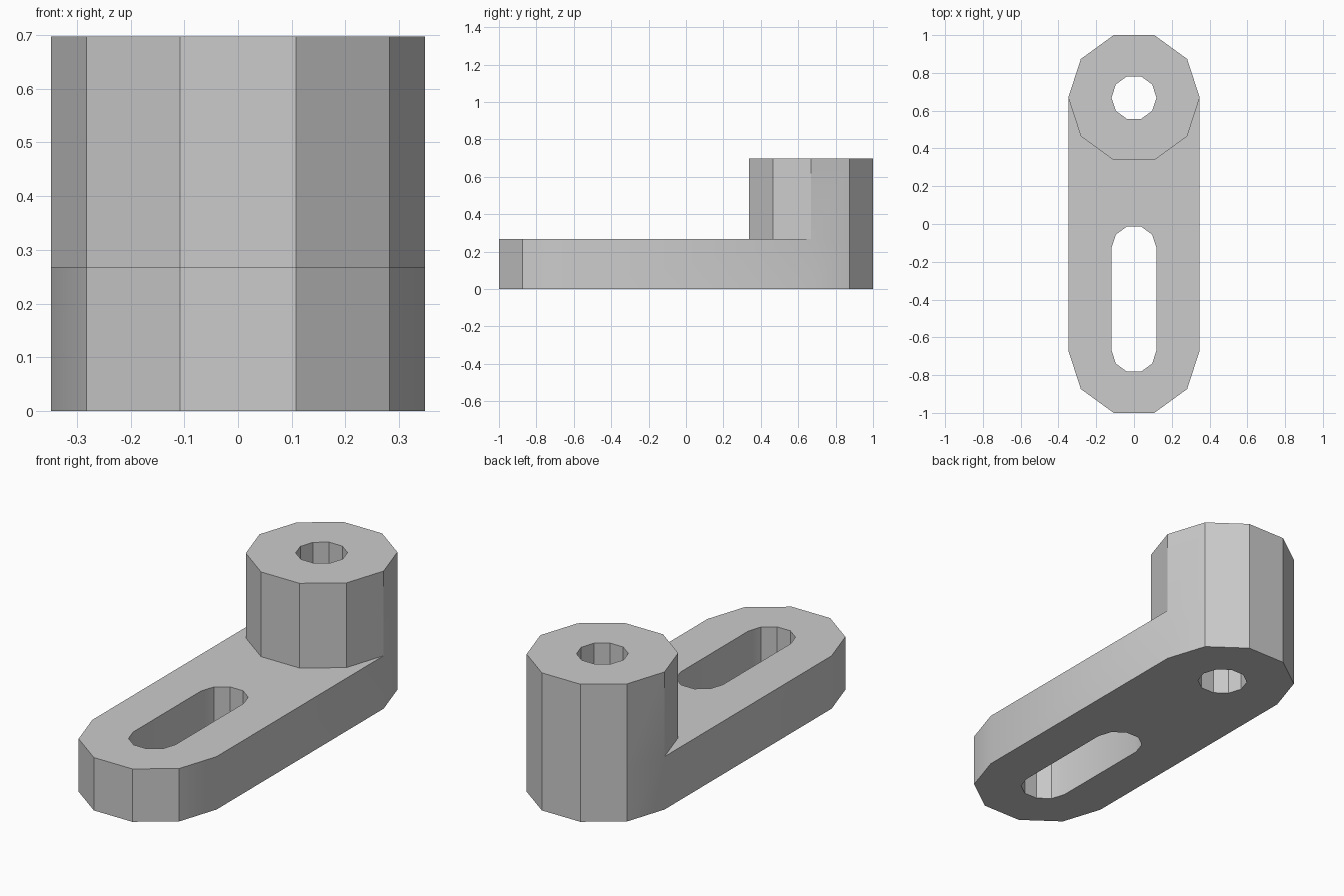
import bpy
import bmesh
import math
from mathutils import Vector

cube = bpy.data.objects.get("Cube")
if cube:
    bpy.data.objects.remove(cube, do_unlink=True)

# Main sizes
SIDES = 10
RADIUS = 0.348        # boss and rounded ends of the arm
HOLE = 0.119          # bore radius and half width of the slot
END_Y = 0.669         # centre of the boss; the arm mirrors it at the front
SLOT_BACK = -0.126    # centre of the slot's rear end
ARM_TOP = 0.268
BOSS_TOP = 0.697

metal = bpy.data.materials.new("light_grey")
metal.use_nodes = True
grey = (0.6, 0.6, 0.6, 1.0)
metal.diffuse_color = grey
metal.node_tree.nodes["Principled BSDF"].inputs["Base Color"].default_value = grey


def half_arc(radius, y, sign):
    """Faceted half circle: from +x to -x over the back (1) or front (-1)."""
    step = math.tau / SIDES
    return [(radius * math.cos(i * step), y + sign * radius * math.sin(i * step))
            for i in range(SIDES // 2 + 1)]


def edges_of(points):
    return list(zip(points, points[1:]))


def loop_of(points):
    return list(zip(points, points[1:] + points[:1]))


bm = bmesh.new()


def wall(segments, low, high):
    """Vertical faces under a chain of plan segments."""
    for a, b in segments:
        corners = [(*a, low), (*b, low), (*b, high), (*a, high)]
        bm.faces.new([bm.verts.new(c) for c in corners])


def cap(loops, z):
    """Flat face bounded by an outline and its holes."""
    edges = []
    for points in loops:
        verts = [bm.verts.new((*p, z)) for p in points]
        edges += [bm.edges.new(pair) for pair in zip(verts, verts[1:] + verts[:1])]
    bmesh.ops.triangle_fill(bm, use_beauty=True, edges=edges, normal=Vector((0, 0, 1)))


# Plan outlines
back = half_arc(RADIUS, END_Y, 1)
boss_front = half_arc(RADIUS, END_Y, -1)
front = half_arc(RADIUS, -END_Y, -1)
outline = back + front[::-1]
boss = back + boss_front[-2:0:-1]
bore = half_arc(HOLE, END_Y, 1) + half_arc(HOLE, END_Y, -1)[-2:0:-1]
slot = half_arc(HOLE, SLOT_BACK, 1) + half_arc(HOLE, -END_Y, -1)[::-1]

# Arm sides, boss sides, bore and slot walls
wall(loop_of(outline), 0, ARM_TOP)
wall(edges_of(back) + edges_of(boss_front), ARM_TOP, BOSS_TOP)
wall(loop_of(bore), 0, BOSS_TOP)
wall(loop_of(slot), 0, ARM_TOP)

# Underside, arm top and boss top
cap([outline, bore, slot], 0)
cap([boss_front + front[::-1], slot], ARM_TOP)
cap([boss, bore], BOSS_TOP)

# Weld into one solid
bmesh.ops.remove_doubles(bm, verts=bm.verts[:], dist=0.0005)
bmesh.ops.recalc_face_normals(bm, faces=bm.faces[:])
mesh = bpy.data.meshes.new("slotted_arm_with_boss")
bm.to_mesh(mesh)
bm.free()
mesh.materials.append(metal)
bracket = bpy.data.objects.new("slotted_arm_with_boss", mesh)
bpy.context.collection.objects.link(bracket)

# Soften only the shallow joins between facets and straight sides
bpy.ops.object.select_all(action="DESELECT")
bracket.select_set(True)
bpy.context.view_layer.objects.active = bracket
bpy.ops.object.shade_smooth_by_angle(angle=math.radians(30))
